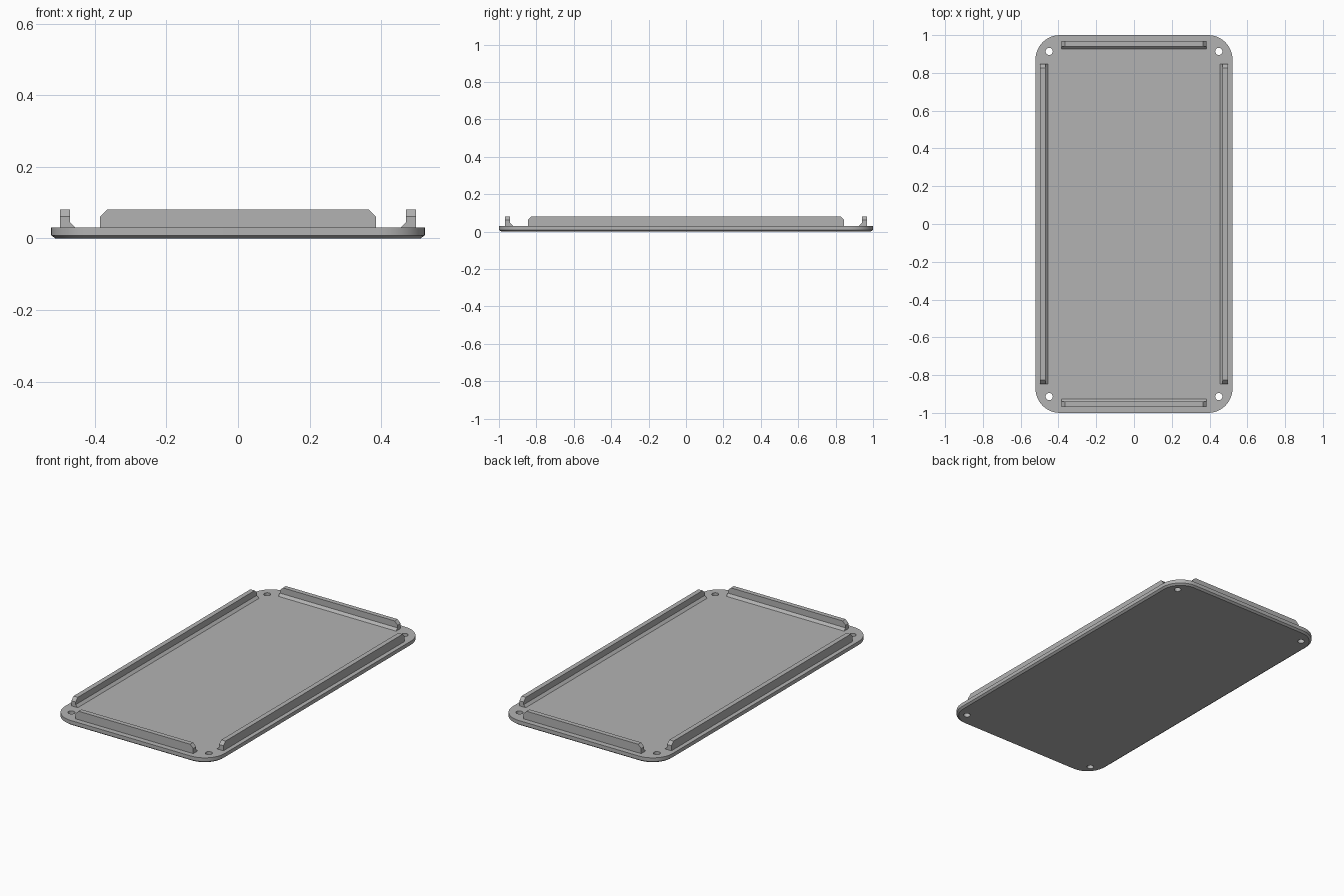
import bpy, bmesh, math
from mathutils import Matrix, Vector

cube = bpy.data.objects.get("Cube")
if cube:
    bpy.data.objects.remove(cube, do_unlink=True)

HX, HY, TOP, CORNER = 0.522, 1.0, 0.031, 0.13

grey = bpy.data.materials.new("light grey")
grey.use_nodes = True
colour = (0.45, 0.45, 0.45, 1)
grey.diffuse_color = colour
grey.node_tree.nodes["Principled BSDF"].inputs["Base Color"].default_value = colour


def add_object(name, bm):
    bmesh.ops.recalc_face_normals(bm, faces=bm.faces)
    mesh = bpy.data.meshes.new(name)
    bm.to_mesh(mesh)
    bm.free()
    mesh.materials.append(grey)
    obj = bpy.data.objects.new(name, mesh)
    bpy.context.collection.objects.link(obj)
    return obj


def smooth(obj):
    bpy.ops.object.select_all(action="DESELECT")
    obj.select_set(True)
    bpy.context.view_layer.objects.active = obj
    bpy.ops.object.shade_smooth_by_angle(angle=math.radians(25))


def rounded_loop(bm, inset, z, steps=12):
    """Ring of vertices around a rounded rectangle."""
    verts = []
    for quarter, (sx, sy) in enumerate([(1, 1), (-1, 1), (-1, -1), (1, -1)]):
        for i in range(steps + 1):
            a = math.pi / 2 * (quarter + i / steps)
            r = CORNER - inset
            verts.append(bm.verts.new((sx * (HX - CORNER) + r * math.cos(a),
                                       sy * (HY - CORNER) + r * math.sin(a), z)))
    return verts


# Base plate: rounded rectangle with a chamfered lower edge
bm = bmesh.new()
rings = [rounded_loop(bm, 0.012, 0), rounded_loop(bm, 0, 0.009), rounded_loop(bm, 0, TOP)]
for low, high in zip(rings, rings[1:]):
    for i in range(len(low)):
        j = (i + 1) % len(low)
        bm.faces.new((low[i], low[j], high[j], high[i]))
bm.faces.new(rings[0])
bm.faces.new(rings[-1])
plate = add_object("base_plate", bm)

# Screw holes near the corners
bm = bmesh.new()
for x in (-0.449, 0.449):
    for y in (-0.914, 0.914):
        bmesh.ops.create_cone(bm, cap_ends=True, segments=24, radius1=0.019, radius2=0.019,
                              depth=0.2, matrix=Matrix.Translation((x, y, 0)))
cutter = add_object("hole_cutter", bm)
cutter.hide_render = True
mod = plate.modifiers.new("holes", "BOOLEAN")
mod.object = cutter
mod.solver = "EXACT"
bpy.context.view_layer.objects.active = plate
bpy.ops.object.modifier_apply(modifier=mod.name)
bpy.data.objects.remove(cutter, do_unlink=True)
smooth(plate)


def prism(bm, outline, offset):
    """Extrude a flat outline along an offset."""
    face = bm.faces.new([bm.verts.new(p) for p in outline])
    out = bmesh.ops.extrude_face_region(bm, geom=[face])
    moved = [v for v in out["geom"] if isinstance(v, bmesh.types.BMVert)]
    bmesh.ops.translate(bm, verts=moved, vec=offset)


def rib(name, half, outer, turn):
    """Upright lip with clipped upper corners and a sloped foot on its inner side."""
    inner, high, clip, foot = outer - 0.028, 0.081, 0.02, 0.014
    bm = bmesh.new()
    side = [(-half, TOP), (half, TOP), (half, high - clip), (half - clip, high),
            (clip - half, high), (-half, high - clip)]
    prism(bm, [(inner, y, z) for y, z in side], Vector((outer - inner, 0, 0)))
    prism(bm, [(inner, -half, TOP), (inner - foot, -half, TOP), (inner, -half, TOP + foot)],
          Vector((0, 2 * half, 0)))
    bm.transform(Matrix.Rotation(math.radians(turn), 4, "Z"))
    add_object(name, bm)


# Locating ribs along the four edges
rib("left_rib", 0.846, 0.497, 0)
rib("back_rib", 0.385, 0.968, 90)
rib("right_rib", 0.846, 0.497, 180)
rib("front_rib", 0.385, 0.968, 270)
